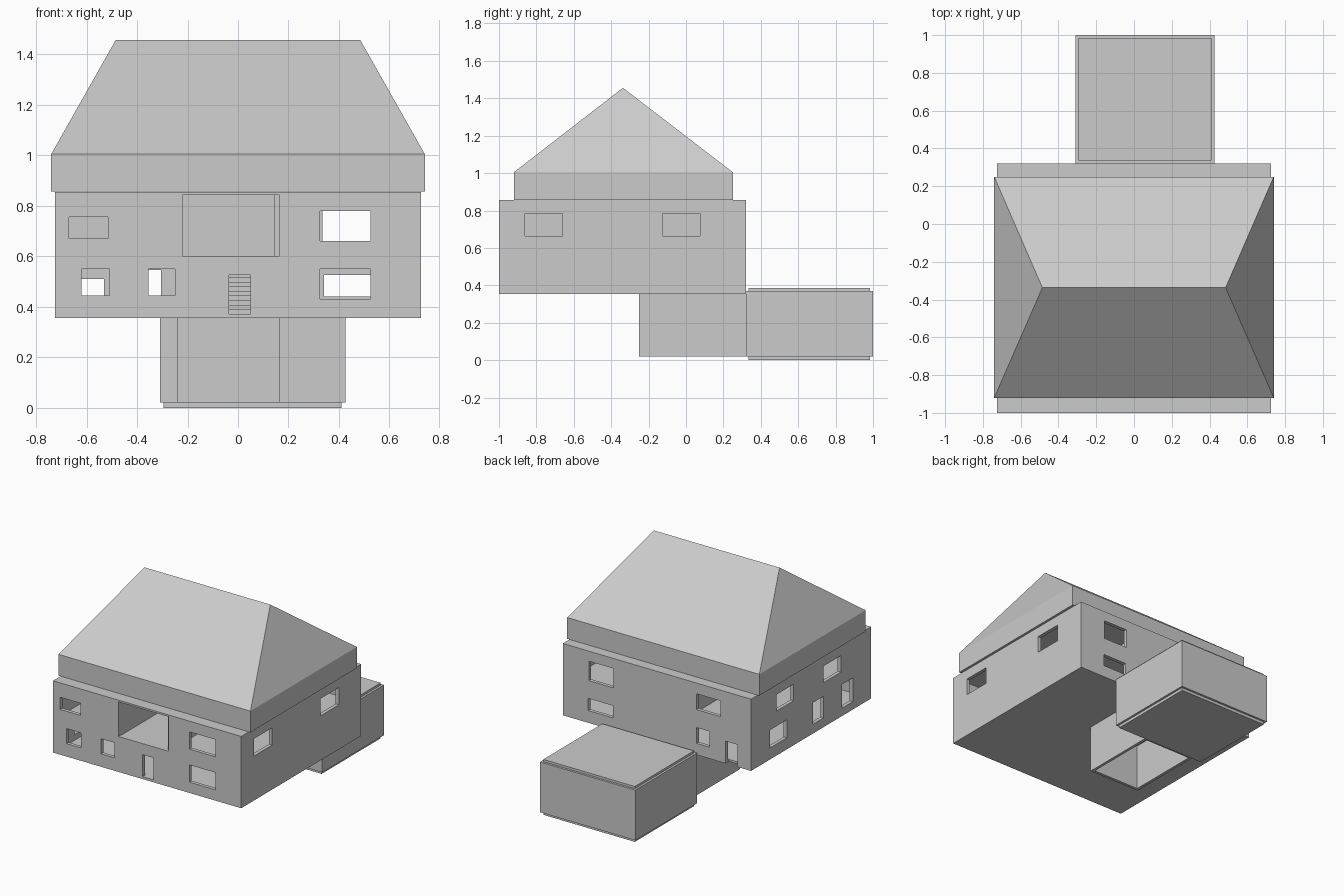
import bpy, bmesh

if "Cube" in bpy.data.objects:
    bpy.data.objects.remove(bpy.data.objects["Cube"])

grey = bpy.data.materials.new("plain_grey")
grey.diffuse_color = (0.6, 0.6, 0.6, 1)
grey.use_nodes = True
grey.node_tree.nodes["Principled BSDF"].inputs["Base Color"].default_value = grey.diffuse_color


def boxes(name, spans):
    """One object made of boxes, each given as (x0, x1, y0, y1, z0, z1)."""
    bm = bmesh.new()
    for x0, x1, y0, y1, z0, z1 in spans:
        verts = bmesh.ops.create_cube(bm, size=1)["verts"]
        for v in verts:
            v.co = (x1 if v.co.x > 0 else x0,
                    y1 if v.co.y > 0 else y0,
                    z1 if v.co.z > 0 else z0)
    return finish(name, bm)


def finish(name, bm):
    bmesh.ops.recalc_face_normals(bm, faces=bm.faces)
    mesh = bpy.data.meshes.new(name)
    bm.to_mesh(mesh)
    bm.free()
    mesh.materials.append(grey)
    ob = bpy.data.objects.new(name, mesh)
    bpy.context.collection.objects.link(ob)
    return ob


def cut(target, name, spans):
    """Subtract boxes from a part."""
    cutter = boxes(name, spans)
    cutter.hide_render = True
    mod = target.modifiers.new(name, 'BOOLEAN')
    mod.operation = 'DIFFERENCE'
    mod.solver = 'EXACT'
    mod.object = cutter
    bpy.context.view_layer.objects.active = target
    bpy.ops.object.modifier_apply(modifier=name)
    bpy.data.objects.remove(cutter, do_unlink=True)


# House shell with two hollow storeys
X, Y0, Y1, T = 0.725, -1.0, 0.32, 0.025
house = boxes("house_walls", [(-X, X, Y0, Y1, 0.355, 0.855)])
cut(house, "rooms", [(-X + T, X - T, Y0 + T, Y1 - T, a, b)
                     for a, b in ((0.37, 0.58), (0.60, 0.845))])

# Openings per wall: start, end, bottom, top
front = [(-0.67, -0.515, 0.67, 0.755), (-0.62, -0.51, 0.445, 0.55),
         (-0.355, -0.25, 0.445, 0.55), (-0.22, 0.165, 0.602, 0.843),
         (-0.035, 0.05, 0.372, 0.525), (0.325, 0.525, 0.66, 0.78),
         (0.325, 0.525, 0.43, 0.55)]
back = [(0.335, 0.525, 0.65, 0.785), (0.34, 0.53, 0.44, 0.525),
        (-0.49, -0.305, 0.67, 0.78), (-0.405, -0.305, 0.435, 0.545),
        (-0.62, -0.53, 0.33, 0.51)]
right = [(-0.86, -0.66, 0.665, 0.785), (-0.125, 0.075, 0.665, 0.785)]
left = [(-0.15, 0.04, 0.665, 0.78), (-0.67, -0.48, 0.665, 0.78),
        (-0.075, 0.11, 0.435, 0.56), (-0.48, -0.36, 0.42, 0.57),
        (-0.80, -0.68, 0.41, 0.575)]
D = 0.035
holes = [(a, b, Y0 - D, Y0 + D, c, d) for a, b, c, d in front]
holes += [(a, b, Y1 - D, Y1 + D, c, d) for a, b, c, d in back]
holes += [(X - D, X + D, a, b, c, d) for a, b, c, d in right]
holes += [(-X - D, -X + D, a, b, c, d) for a, b, c, d in left]
cut(house, "openings", holes)

# Partitions beside the balcony
boxes("balcony_partitions", [(-0.24, -0.22, Y0 + T, Y1 - T, 0.60, 0.845),
                             (0.145, 0.165, Y0 + T, Y1 - T, 0.60, 0.845)])

# Inner staircase behind the front door
boxes("staircase", [(-0.06, 0.075, -0.60 + 0.04 * i, -0.56 + 0.04 * i,
                     0.37, 0.39 + 0.018 * i) for i in range(11)])

# Hip roof on a straight skirt
bm = bmesh.new()
rings = [[bm.verts.new((x, y, z)) for x, y in
          ((-0.74, -0.92), (0.74, -0.92), (0.74, 0.25), (-0.74, 0.25))]
         for z in (0.857, 1.005)]
ridge = [bm.verts.new((x, -0.337, 1.456)) for x in (-0.485, 0.485)]
low, top = rings
bm.faces.new(low[::-1])
for i in range(4):
    j = (i + 1) % 4
    bm.faces.new((low[i], low[j], top[j], top[i]))
bm.faces.new((top[0], top[1], ridge[1], ridge[0]))
bm.faces.new((top[2], top[3], ridge[0], ridge[1]))
bm.faces.new((top[1], top[2], ridge[1]))
bm.faces.new((top[3], top[0], ridge[0]))
finish("hip_roof", bm)

# Cellar walls, open at the bottom
cellar = boxes("cellar_walls", [(-0.24, 0.165, -0.25, 0.32, 0.02, 0.355)])
cut(cellar, "cellar_room", [(-0.22, 0.145, -0.23, 0.30, -0.1, 0.345)])

# Rear annex with inset slabs above and below
boxes("annex", [(-0.31, 0.425, 0.32, 1.0, 0.02, 0.37)])
boxes("annex_roof_slab", [(-0.295, 0.41, 0.335, 0.985, 0.37, 0.386)])
boxes("annex_base_slab", [(-0.295, 0.41, 0.335, 0.985, 0.0, 0.02)])
